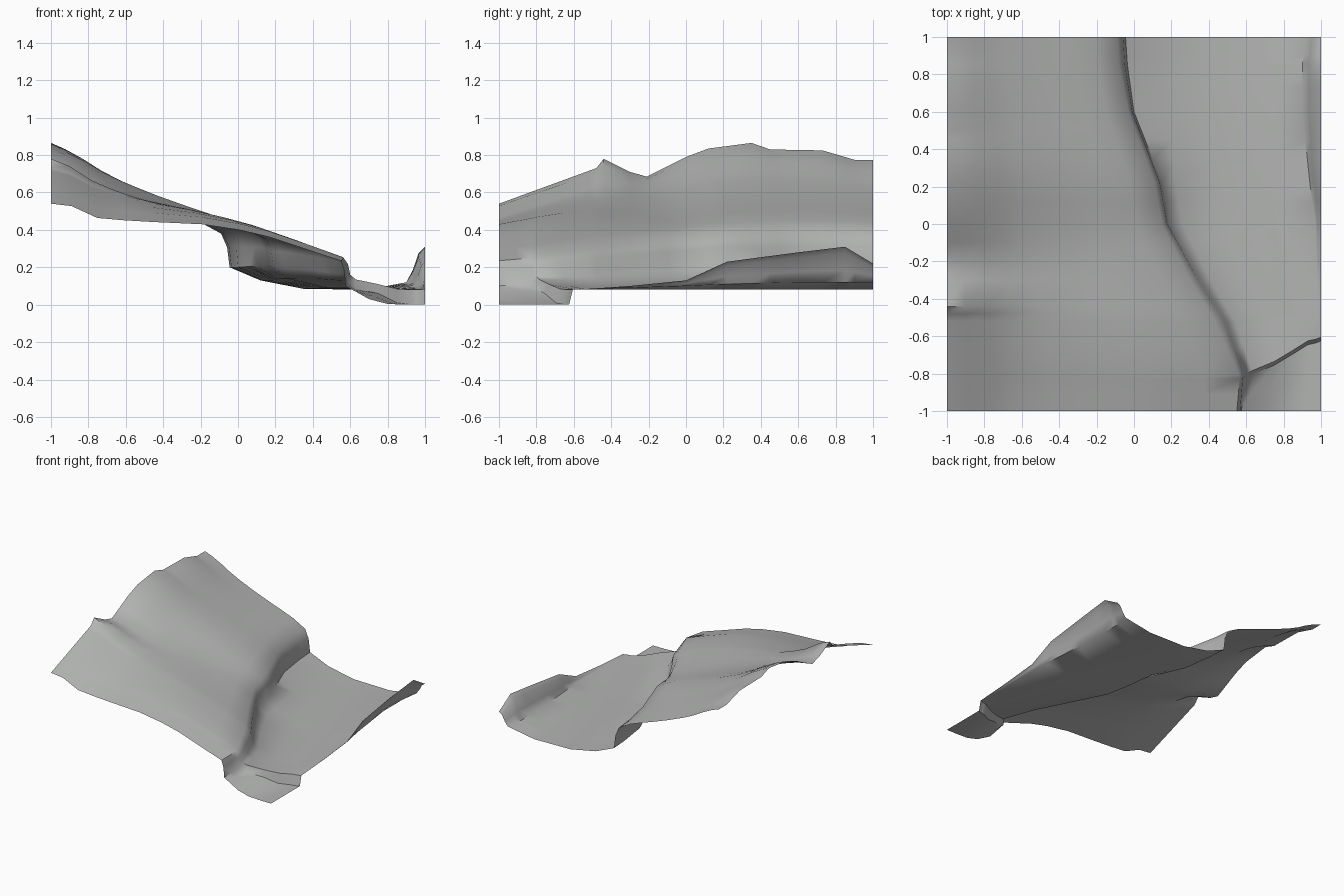
import bpy, bmesh, math

if "Cube" in bpy.data.objects:
    bpy.data.objects.remove(bpy.data.objects["Cube"])


def interp(table, t):
    """Linear lookup in rows (key, v1, v2, ...), sorted by key."""
    if t <= table[0][0]:
        return table[0][1:]
    for a, b in zip(table, table[1:]):
        if t <= b[0]:
            f = (t - a[0]) / (b[0] - a[0])
            return [p + (q - p) * f for p, q in zip(a[1:], b[1:])]
    return table[-1][1:]


# Jagged height of the hill along x = -1, and the smoother height further in
ridge = [(-1, .54), (-.48, .73), (-.44, .78), (-.3, .71), (-.21, .685), (0, .79),
         (.12, .835), (.35, .865), (.45, .83), (.73, .825), (.9, .775), (1, .775)]
inland = [(-1, .54), (-.75, .63), (-.48, .7), (-.2, .735), (0, .785),
          (.2, .835), (.4, .85), (.7, .82), (1, .775)]

# Hillside fall-off from ridge (1) to rim (0): fraction across, front, back
slope = [(0, 1, 1), (.07, .96, .94), (.16, .75, .84), (.25, .71, .72), (.35, .68, .61),
         (.52, .64, .45), (.65, .54, .34), (.75, .42, .26), (.88, .2, .15), (1, 0, 0)]

# River bank: y, rim x z, cliff base x z, toe x z, far bank x z, edge z
bank = [(-1, .55, .235, .575, .1, .62, .075, .9, 0, 0),
        (-.825, .565, .25, .59, .12, .63, .085, .93, 0, 0),
        (-.805, .56, .255, .6, .16, .63, .135, .93, .08, .08),
        (-.52, .43, .295, .5, .17, .54, .13, .98, .085, .085),
        (-.3, .3, .32, .36, .19, .41, .14, .98, .09, .1),
        (0, .15, .35, .19, .2, .26, .14, .97, .1, .13),
        (.22, .11, .37, .15, .21, .22, .14, .94, .11, .23),
        (.6, -.03, .385, 0, .2, .19, .13, .9, .12, .28),
        (.85, -.08, .385, -.035, .2, .13, .13, .9, .12, .31),
        (1, -.09, .38, -.045, .2, .12, .13, .92, .12, .22)]

# River floor, following the slanted channel: y, floor 1 x z, floor 2 x z
floor = [(-1, .7, .03, .8, .004), (-.825, .75, .06, .85, .01), (-.805, .75, .11, .85, .085),
         (-.52, .7, .09, .86, .08), (0, .48, .09, .74, .08), (1, .35, .085, .68, .08)]

# Amount the waterfall step swings back in y, per row
swing = [(-1, 0), (-.825, 1), (-.805, 1), (-.52, 0), (1, 0)]

rows = sorted({r[0] for r in ridge} | {r[0] for r in bank} | {-.91, -.66, -.1, .5})
bm = bmesh.new()
grid = []
for y in rows:
    rx, rz, bx, bz, tx, tz, fx, fz, ez = interp(bank, y)
    ax, az, cx, cz = interp(floor, y)
    w = interp(swing, y)[0]
    raw, soft = interp(ridge, y)[0], interp(inland, y)[0]
    t = min(1, (y + 1) / .9)
    pts = []
    # hillside
    for u, front, back in slope:
        s = front + (back - front) * t
        top = soft + (raw - soft) * max(0, 1 - u / .38)
        pts.append((-1 + (rx + 1) * u, y, rz + (top - rz) * s))
    # cliff, river floor and far bank
    pts.append((rx + (bx - rx) * .7, y, rz + (bz - rz) * .4))
    pts.append((bx, y, bz))
    for x, z, dy in ((tx, tz, .02), (ax, az, .07), (cx, cz, .13), (fx, fz, .18),
                     (fx + (1 - fx) * .35, fz + (ez - fz) * .35, .185),
                     (fx + (1 - fx) * .65, fz + (ez - fz) * .82, .19), (1, ez, .2)):
        pts.append((x, y + dy * w, z))
    grid.append([bm.verts.new(p) for p in pts])

for a, b in zip(grid, grid[1:]):
    for i in range(len(a) - 1):
        bm.faces.new((a[i], a[i + 1], b[i + 1], b[i]))

# Dark ground material
mesh = bpy.data.meshes.new("riverside_terrain")
bm.to_mesh(mesh)
bm.free()
ground = bpy.data.materials.new("ground")
ground.diffuse_color = (.45, .46, .45, 1)
ground.use_nodes = True
ground.node_tree.nodes["Principled BSDF"].inputs["Base Color"].default_value = ground.diffuse_color
mesh.materials.append(ground)
terrain = bpy.data.objects.new("riverside_terrain", mesh)
bpy.context.collection.objects.link(terrain)
bpy.context.view_layer.objects.active = terrain
terrain.select_set(True)
bpy.ops.object.shade_smooth_by_angle(angle=math.radians(50))
